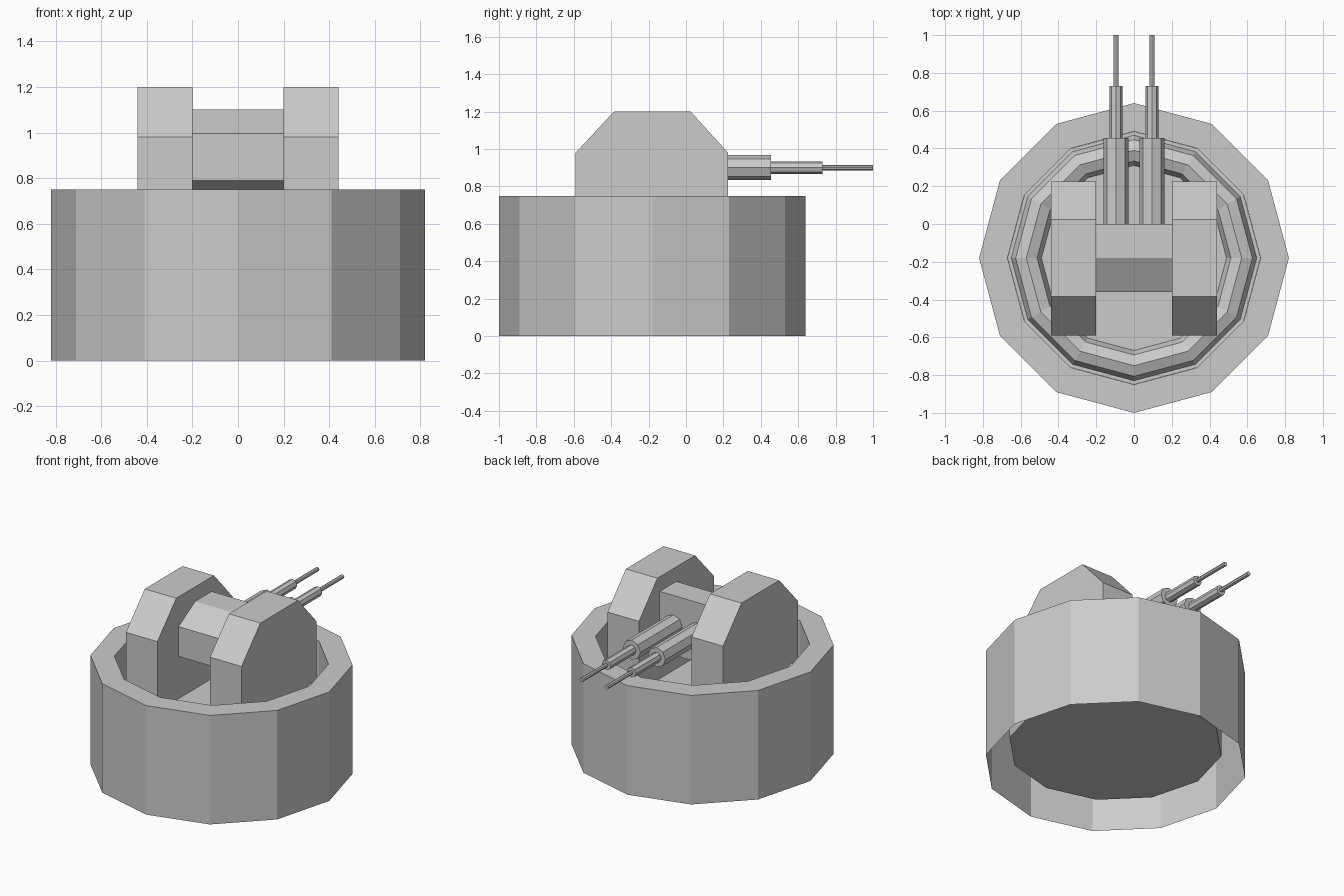
import bpy, bmesh, math
from mathutils import Matrix, Vector

if "Cube" in bpy.data.objects:
    bpy.data.objects.remove(bpy.data.objects["Cube"])

grey = bpy.data.materials.new("plain grey")
grey.diffuse_color = (0.6, 0.6, 0.6, 1)
grey.use_nodes = True
grey.node_tree.nodes["Principled BSDF"].inputs["Base Color"].default_value = grey.diffuse_color
CY = -0.18      # centre of the round emplacement
FLOOR = 0.50    # gun platform height


def finish(bm, name):
    mesh = bpy.data.meshes.new(name)
    bm.to_mesh(mesh)
    bm.free()
    mesh.materials.append(grey)
    obj = bpy.data.objects.new(name, mesh)
    bpy.context.collection.objects.link(obj)
    return obj


def lathe(name, profile, sides, matrix, closed=False, cap_start=False, cap_end=False):
    """Revolve (radius, height) points about local z."""
    bm = bmesh.new()
    rings = []
    for r, z in profile:
        rings.append([bm.verts.new(matrix @ Vector((
            r * math.cos(2 * math.pi * i / sides),
            r * math.sin(2 * math.pi * i / sides), z))) for i in range(sides)])
    pairs = list(zip(rings, rings[1:]))
    if closed:
        pairs.append((rings[-1], rings[0]))
    for a, b in pairs:
        for i in range(sides):
            j = (i + 1) % sides
            bm.faces.new((a[i], a[j], b[j], b[i]))
    if cap_start:
        bm.faces.new(rings[0][::-1])
    if cap_end:
        bm.faces.new(rings[-1])
    return finish(bm, name)


def extrude_x(name, profile, x0, x1):
    """Extrude a (y, z) outline along x."""
    bm = bmesh.new()
    face = bm.faces.new([bm.verts.new((x0, y, z)) for y, z in profile])
    ext = bmesh.ops.extrude_face_region(bm, geom=[face])
    moved = [v for v in ext["geom"] if isinstance(v, bmesh.types.BMVert)]
    bmesh.ops.translate(bm, verts=moved, vec=(x1 - x0, 0, 0))
    bmesh.ops.recalc_face_normals(bm, faces=bm.faces)
    return finish(bm, name)


base = Matrix.Translation((0, CY, 0))

# Round wall, hollow underneath, with a closed well inside
lathe("round_wall", [(0.82, 0), (0.82, 0.75), (0.67, 0.75), (0.67, 0.14)],
      12, base, cap_end=True)

# Gun platform inside the well
lathe("platform_floor", [(0.669, FLOOR - 0.05), (0.669, FLOOR)], 12, base,
      cap_start=True, cap_end=True)

# Turning ring lying on the platform
ring = [(0.57 + 0.08 * math.cos(math.tau * k / 8),
         FLOOR + 0.08 * math.sin(math.tau * k / 8)) for k in range(8)]
lathe("turning_ring", ring, 12, base, closed=True)

# Side armour housings
cheek = [(-0.59, FLOOR), (0.225, FLOOR), (0.225, 0.98), (0.025, 1.20),
         (-0.385, 1.20), (-0.59, 0.98)]
# Central breech block between the housings
breech = [(0, 1.10), (-0.18, 1.10), (-0.36, 0.995), (-0.36, 0.79),
          (-0.18, 0.69), (0, 0.69)]
extrude_x("breech_block", breech, -0.2, 0.2)

# Stepped barrels, pointing to +y
barrel = [(0.067, -0.02), (0.067, 0.455), (0.034, 0.455), (0.034, 0.73),
          (0.014, 0.73), (0.014, 1.0)]
for side, label in ((-1, "left"), (1, "right")):
    extrude_x(label + "_housing", cheek, side * 0.20, side * 0.44)
    aim = Matrix.Translation((side * 0.095, 0, 0.90)) @ Matrix.Rotation(-math.pi / 2, 4, 'X')
    lathe(label + "_barrel", barrel, 8, aim, cap_start=True, cap_end=True)
